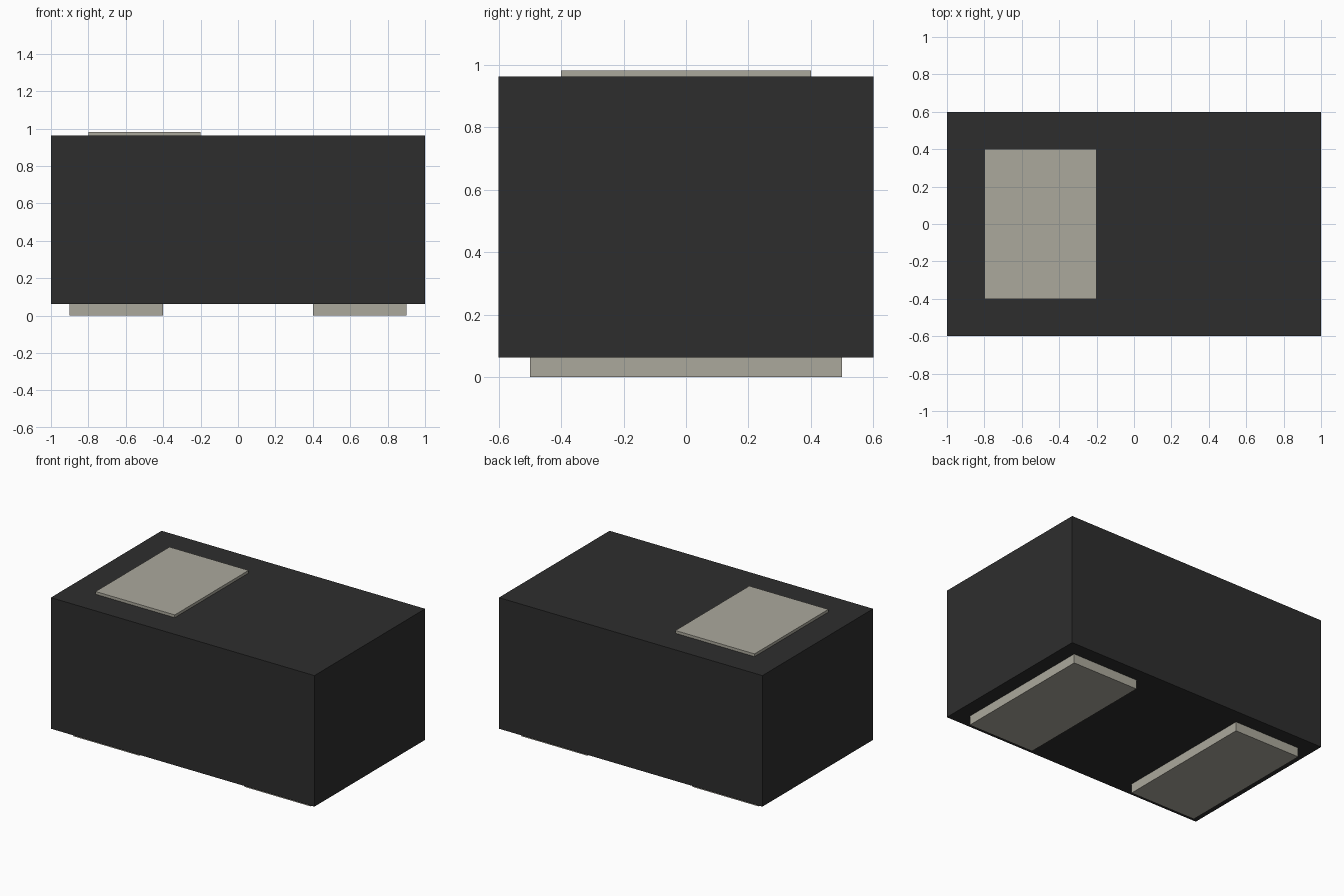
import bpy

cube = bpy.data.objects.get("Cube")
if cube:
    bpy.data.objects.remove(cube, do_unlink=True)


def material(name, rgb, roughness, metallic=0.0):
    mat = bpy.data.materials.new(name)
    mat.use_nodes = True
    mat.diffuse_color = (*rgb, 1)
    bsdf = mat.node_tree.nodes["Principled BSDF"]
    bsdf.inputs["Base Color"].default_value = (*rgb, 1)
    bsdf.inputs["Roughness"].default_value = roughness
    bsdf.inputs["Metallic"].default_value = metallic
    return mat


def box(name, low, high, mat):
    """Flat-shaded box between two opposite corners."""
    centre = [(a + b) / 2 for a, b in zip(low, high)]
    bpy.ops.mesh.primitive_cube_add(size=1, location=centre)
    obj = bpy.context.object
    obj.name = name
    obj.scale = [b - a for a, b in zip(low, high)]
    bpy.ops.object.transform_apply(location=False, rotation=False, scale=True)
    obj.data.materials.append(mat)
    return obj


black = material("black_plastic", (0.027, 0.027, 0.027), 0.6)
beige = material("pale_grey_beige", (0.41, 0.395, 0.335), 0.5)

BASE, TOP = 0.063, 0.962

# Main block
box("body", (-1, -0.6, BASE), (1, 0.6, TOP), black)

# Raised band marking one end
box("top_marker", (-0.8, -0.4, TOP), (-0.2, 0.4, 0.981), beige)

# Contact pads underneath, one at each end
for side, x0, x1 in (("right", -0.9, -0.4), ("left", 0.4, 0.9)):
    box(side + "_pad", (x0, -0.5, 0), (x1, 0.5, BASE), beige)
